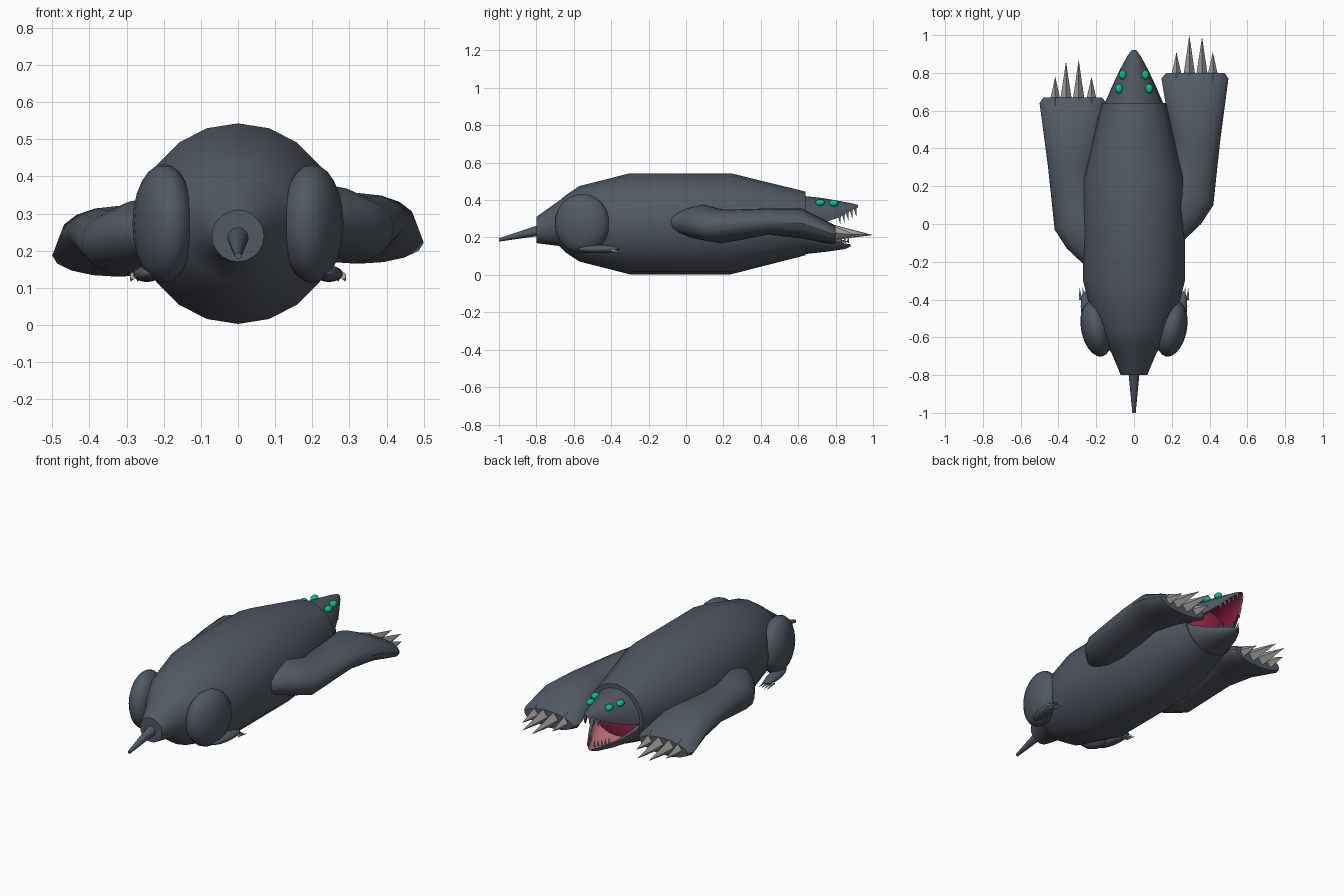
import bpy, bmesh
from math import sin, cos, pi, radians
from mathutils import Vector, Matrix

if "Cube" in bpy.data.objects:
    bpy.data.objects.remove(bpy.data.objects["Cube"])


def material(name, rgb):
    m = bpy.data.materials.new(name)
    m.diffuse_color = (*rgb, 1)
    m.use_nodes = True
    m.node_tree.nodes["Principled BSDF"].inputs["Base Color"].default_value = m.diffuse_color
    return m


HIDE = material("hide", (0.085, 0.1, 0.125))
CLAW = material("claw", (0.36, 0.35, 0.34))
EYE = material("eye_green", (0.0, 0.55, 0.25))
RED = material("palate_red", (0.38, 0.02, 0.07))
PINK = material("mouth_pink", (0.55, 0.17, 0.19))


def finish(name, bm, mats, angle=40):
    bmesh.ops.recalc_face_normals(bm, faces=bm.faces)
    me = bpy.data.meshes.new(name)
    bm.to_mesh(me)
    bm.free()
    for m in mats:
        me.materials.append(m)
    ob = bpy.data.objects.new(name, me)
    bpy.context.collection.objects.link(ob)
    if angle:
        bpy.ops.object.select_all(action='DESELECT')
        ob.select_set(True)
        bpy.context.view_layer.objects.active = ob
        bpy.ops.object.shade_smooth_by_angle(angle=radians(angle))
    return ob


def loft(name, rings, mats, inner=None, angle=40):
    """Skin a list of rings; ring edges from index `inner` on use material 1."""
    bm = bmesh.new()
    vs = [[bm.verts.new(p) for p in r] for r in rings]
    n = len(rings[0])
    for a, b in zip(vs, vs[1:]):
        for i in range(n):
            j = (i + 1) % n
            f = bm.faces.new((a[i], a[j], b[j], b[i]))
            if inner and inner <= i < n - 1:
                f.material_index = 1
    bm.faces.new(vs[0])
    bm.faces.new(vs[-1])
    return finish(name, bm, mats, angle)


def circle(y, r, z, n):
    return [(r * sin(2 * pi * i / n), y, z + r * cos(2 * pi * i / n)) for i in range(n)]


def spikes(name, items, segs):
    """Tapered points: (base, tip, half width, half height)."""
    bm = bmesh.new()
    for base, tip, w, h in items:
        base, tip = Vector(base), Vector(tip)
        d = tip - base
        rot = d.to_track_quat('Z', 'Y').to_matrix().to_4x4()
        bmesh.ops.create_cone(bm, cap_ends=True, segments=segs, radius1=1, radius2=0, depth=1,
                              matrix=Matrix.Translation(base + d / 2) @ rot
                              @ Matrix.Diagonal((w, h, d.length, 1)))
    return finish(name, bm, [CLAW], 0)


def ellipsoid(name, loc, radii, mat, turn=0):
    bm = bmesh.new()
    bmesh.ops.create_uvsphere(bm, u_segments=20, v_segments=12, radius=1,
                              matrix=Matrix.Translation(loc) @ Matrix.Rotation(radians(turn), 4, 'Z')
                              @ Matrix.Diagonal((*radii, 1)))
    return finish(name, bm, [mat])


# Body and tail
body = [(-0.8, .07, .24), (-0.68, .12, .275), (-0.64, .155, .273), (-0.57, .202, .273),
        (-0.3, .27, .273), (.24, .27, .273), (.64, .17, .275)]
loft("body", [circle(y, r, z, 20) for y, r, z in body], [HIDE])
loft("tail", [circle(-0.79, .029, .237, 12), circle(-1.0, .009, .187, 12)], [HIDE])


# Hollow jaws: (y, half width, rim z, outer height)
def jaw(name, sections, lining):
    n = 12
    rings = []
    for y, w, z, h in sections:
        out = [(w * cos(pi * i / n), y, z + h * sin(pi * i / n)) for i in range(n + 1)]
        inn = [(.86 * w * cos(pi * i / n), y, z + .7 * h * sin(pi * i / n)) for i in range(n, -1, -1)]
        rings.append(out + inn)
    return loft(name, rings, [HIDE, lining], n + 1)


jaw("upper_jaw", [(.63, .158, .25, .172), (.72, .12, .272, .14), (.81, .078, .305, .092),
                  (.89, .035, .348, .034), (.92, .012, .362, .012)], RED)
jaw("lower_jaw", [(.63, .158, .25, -.14), (.67, .142, .222, -.107), (.76, .095, .185, -.06),
                  (.85, .042, .168, -.03), (.88, .014, .163, -.012)], PINK)
loft("throat", [circle(.63, .15, .265, 20), circle(.645, .13, .265, 20)], [RED])

# Teeth along both jaw rims
teeth = []
for s in (-1, 1):
    for k in range(5):
        t = k / 4
        x, y, z = s * (.066 - .05 * t), .82 + .085 * t, .315 + .042 * t
        teeth.append(((x, y, z), (x, y + .005, z - .045), .008, .008))
        x, y = s * (.06 - .042 * t), .79 + .075 * t
        teeth.append(((x, y, .172), (x, y + .005, .21), .007, .007))
spikes("teeth", teeth, 6)

# Four eyes
for s in (-1, 1):
    for x, y, z in ((.06, .79, .383), (.08, .717, .386)):
        ellipsoid("eye", (s * x, y, z), (.02, .025, .018), EYE)

# Arms: inner edge xy, outer edge xy, centre z, half height
ARM = [(.12, .10, .26, -.09, .28, .07), (.15, .18, .355, 0, .28, .095), (.2, .28, .42, .1, .258, .09),
       (.2, .45, .455, .43, .285, .07), (.17, .62, .48, .62, .275, .08),
       (.145, .77, .5, .77, .222, .057), (.17, .80, .48, .80, .216, .048)]
TIPS = ((.225, .91), (.293, 1.0), (.36, .99), (.417, .91))
for side, s, dy, dz in (("right", 1, 0, 0), ("left", -1, -.13, -.035)):
    rings = []
    for lx, ly, rx, ry, z, h in ARM:
        ring = []
        for i in range(16):
            c, q = cos(pi * i / 8), sin(pi * i / 8)
            ring.append((s * ((lx + rx) / 2 + c * (rx - lx) / 2),
                         (ly + ry) / 2 + c * (ry - ly) / 2 + dy, z + q * h + dz))
        rings.append(ring)
    loft(side + "_arm", rings, [HIDE])
    # Digging claws
    spikes(side + "_claws", [((s * x, .74 + dy, .23 + dz), (s * x, y + dy, .213 + dz), .038, .05)
                             for x, y in TIPS], 4)
    # Hind leg: haunch, foot and toe claws
    ellipsoid(side + "_haunch", (s * .2, -.555, .273), (.08, .15, .16), HIDE, -12 * s)
    ellipsoid(side + "_foot", (s * .245, -.47, .138), (.034, .115, .022), HIDE, -8 * s)
    spikes(side + "_toe_claws", [((s * (.235 + .016 * k), -.40, .132), (s * (.235 + .018 * k), -.33, .117),
                                  .009, .011) for k in range(4)], 6)
